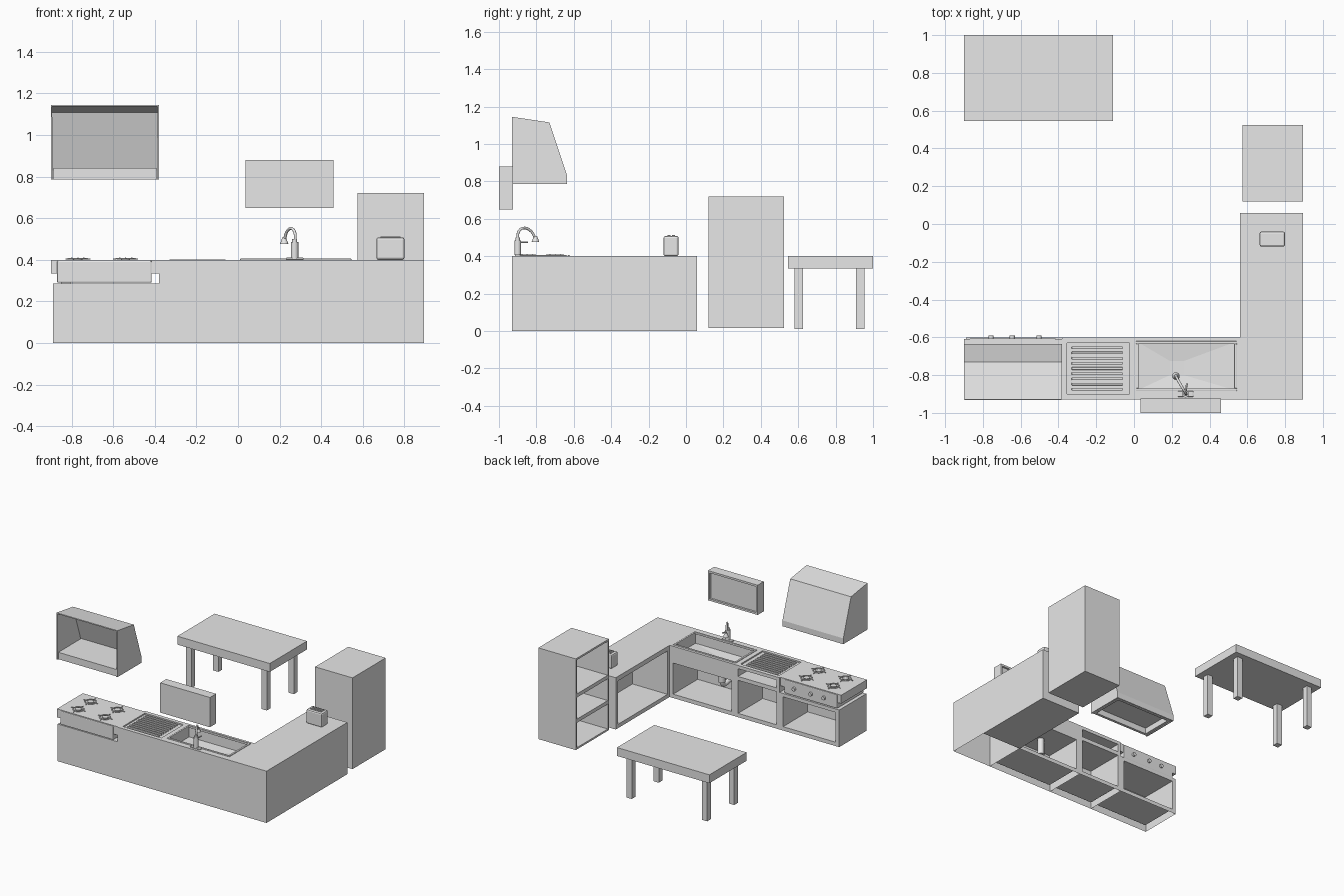
import bpy, bmesh, math
from mathutils import Vector, Matrix

cube = bpy.data.objects.get("Cube")
if cube:
    bpy.data.objects.remove(cube, do_unlink=True)

grey = bpy.data.materials.new("plain_grey")
grey.use_nodes = True
grey.diffuse_color = (0.8, 0.8, 0.8, 1)
grey.node_tree.nodes["Principled BSDF"].inputs["Base Color"].default_value = (0.8, 0.8, 0.8, 1)

DIRS = {"+x": (1, 0, 0), "-x": (-1, 0, 0), "+y": (0, 1, 0),
        "-y": (0, -1, 0), "+z": (0, 0, 1), "-z": (0, 0, -1)}


def finish(name, bm):
    mesh = bpy.data.meshes.new(name)
    bm.to_mesh(mesh)
    bm.free()
    mesh.materials.append(grey)
    obj = bpy.data.objects.new(name, mesh)
    bpy.context.collection.objects.link(obj)
    return obj


def block(x, y, z):
    bm = bmesh.new()
    bmesh.ops.create_cube(bm, size=1)
    spans = (x, y, z)
    for v in bm.verts:
        v.co = [s[0] if c < 0 else s[1] for c, s in zip(v.co, spans)]
    bm.normal_update()
    return bm


def side(bm, d):
    return max(bm.faces, key=lambda f: f.normal.dot(Vector(DIRS[d])))


def hollow(bm, face, depth, rect=None, border=0.02, slope=0.0):
    """Cut a rectangular recess into a face; returns its floor."""
    normal, mid = face.normal.copy(), face.calc_center_median()
    axes = [a for a in range(3) if abs(normal[a]) < 0.5]
    if rect is None:
        rect = [(min(v.co[a] for v in face.verts) + border,
                 max(v.co[a] for v in face.verts) - border) for a in axes]
    bmesh.ops.inset_individual(bm, faces=[face], thickness=0.002)
    for v in face.verts:
        for a, (lo, hi) in zip(axes, rect):
            v.co[a] = lo if v.co[a] < mid[a] else hi
        v.co -= normal * slope
    bm.normal_update()
    if depth:
        bmesh.ops.inset_individual(bm, faces=[face], thickness=0, depth=-depth)
        bm.normal_update()
    return face


def drop(bm, dirs):
    bmesh.ops.delete(bm, geom=list({side(bm, d) for d in dirs}), context='FACES')


def box(name, x, y, z, bevel=0.0):
    bm = block(x, y, z)
    if bevel:
        bmesh.ops.bevel(bm, geom=bm.edges[:], offset=bevel, segments=2, affect='EDGES', profile=0.5)
    return finish(name, bm)


def cylinder(name, loc, r, h, axis="z", r2=None, n=20):
    bm = bmesh.new()
    bmesh.ops.create_cone(bm, cap_ends=True, segments=n, radius1=r,
                          radius2=r if r2 is None else r2, depth=h)
    if axis == "y":
        bmesh.ops.rotate(bm, verts=bm.verts, matrix=Matrix.Rotation(math.pi / 2, 3, 'X'))
    bmesh.ops.translate(bm, verts=bm.verts, vec=loc)
    for f in bm.faces:
        f.smooth = len(f.verts) == 4
    return finish(name, bm)


def tube(name, pts, r, cyclic=False):
    cu = bpy.data.curves.new(name, 'CURVE')
    cu.dimensions = '3D'
    cu.bevel_depth, cu.bevel_resolution, cu.use_fill_caps = r, 3, True
    sp = cu.splines.new('BEZIER')
    sp.bezier_points.add(len(pts) - 1)
    sp.use_cyclic_u = cyclic
    for p, co in zip(sp.bezier_points, pts):
        p.co = co
        p.handle_left_type = p.handle_right_type = 'AUTO'
    cu.materials.append(grey)
    obj = bpy.data.objects.new(name, cu)
    bpy.context.collection.objects.link(obj)


DEEP = (-0.93, -0.60)

# Sink cabinet with door opening, basin and sloping basin floor
bm = block((0, 0.56), DEEP, (0, 0.4))
hollow(bm, side(bm, "+y"), 0.3, ((0.03, 0.53), (0.03, 0.27)))
basin = hollow(bm, side(bm, "+z"), 0.085, ((0.02, 0.535), (-0.88, -0.625)))
drain = hollow(bm, basin, 0.008, ((0.19, 0.265), (-0.80, -0.725)), slope=0.012)
bottom = min((f for f in bm.faces if f.normal.z < -0.9), key=lambda f: f.calc_center_median().z)
bmesh.ops.delete(bm, geom=[bottom], context='FACES')
finish("sink_cabinet", bm)
for name, x, y in (("sink_rim_front", (0.01, 0.545), (-0.635, -0.62)),
                   ("sink_rim_back", (0.01, 0.545), (-0.885, -0.87)),
                   ("sink_rim_right", (0.01, 0.025), (-0.87, -0.635)),
                   ("sink_rim_left", (0.53, 0.545), (-0.87, -0.635))):
    box(name, x, y, (0.39, 0.405), 0.003)
cylinder("drain_pipe", (0.227, -0.762, 0.22), 0.025, 0.15)
tube("drain_trap", [(0.227, -0.762, 0.16), (0.227, -0.78, 0.12),
                    (0.227, -0.83, 0.12), (0.227, -0.92, 0.14)], 0.018)

# Drainer cabinet: lower door opening, upper slot, ribbed tray
bm = block((-0.38, 0), DEEP, (0, 0.30))
hollow(bm, side(bm, "+y"), 0.3, ((-0.355, -0.025), (0.03, 0.285)))
drop(bm, ["-z", "+z"])
finish("drainer_cabinet", bm)
bm = block((-0.38, 0), DEEP, (0.30, 0.4))
hollow(bm, side(bm, "+y"), 0.3, ((-0.355, -0.025), (0.315, 0.375)))
hollow(bm, side(bm, "+z"), 0.01, ((-0.355, -0.025), (-0.90, -0.63)))
finish("drainer_top", bm)
for i in range(9):
    y = -0.875 + i * 0.0275
    box("drainer_rib", (-0.33, -0.06), (y - 0.007, y + 0.007), (0.385, 0.401), 0.003)

# Cabinet under the cooker
bm = block((-0.89, -0.38), DEEP, (0, 0.287))
hollow(bm, side(bm, "+y"), 0.3, ((-0.86, -0.41), (0.03, 0.26)))
drop(bm, ["-z"])
finish("cooker_cabinet", bm)

# Corner and side counter
bm = block((0.56, 0.895), DEEP, (0, 0.4))
drop(bm, ["-z", "+y"])
finish("corner_counter", bm)
bm = block((0.56, 0.895), (-0.60, 0.058), (0, 0.4))
hollow(bm, side(bm, "-x"), 0.3, ((-0.575, 0.03), (0.03, 0.365)))
drop(bm, ["-z", "-y"])
finish("side_counter", bm)

# Cooker with burners and knobs
box("cooker_body", (-0.87, -0.415), (-0.93, -0.605), (0.29, 0.395), 0.006)
box("cooker_plate", (-0.90, -0.38), (-0.925, -0.61), (0.335, 0.40))
for x in (-0.757, -0.645, -0.503):
    cylinder("cooker_knob", (x, -0.60, 0.345), 0.014, 0.02, "y")
for x in (-0.77, -0.54):
    for y in (-0.85, -0.70):
        cylinder("burner_cap", (x, y, 0.403), 0.022, 0.008)
        tube("burner_ring", [(x + 0.038 * math.cos(t * math.pi / 4),
                              y + 0.038 * math.sin(t * math.pi / 4), 0.404) for t in range(8)], 0.004, True)
        for dx, dy in ((1, 0), (-1, 0), (0, 1), (0, -1)):
            tube("burner_arm", [(x + dx * 0.025, y + dy * 0.025, 0.408),
                                (x + dx * 0.06, y + dy * 0.06, 0.403)], 0.003)

# Extractor hood: thin shell open at the back, with a tray below
bm = bmesh.new()
profile = [(-0.93, 0.785), (-0.635, 0.785), (-0.635, 0.83), (-0.73, 1.115), (-0.93, 1.145)]
start = bm.faces.new([bm.verts.new((-0.9, y, z)) for y, z in profile])
new = bmesh.ops.extrude_face_region(bm, geom=[start])["geom"]
bmesh.ops.translate(bm, verts=[v for v in new if isinstance(v, bmesh.types.BMVert)], vec=(0.52, 0, 0))
bmesh.ops.recalc_face_normals(bm, faces=bm.faces[:])
drop(bm, ["-y", "-z"])
hood = finish("hood_shell", bm)
shell = hood.modifiers.new("thickness", 'SOLIDIFY')
shell.thickness, shell.offset = 0.01, -1
bm = block((-0.888, -0.392), (-0.925, -0.646), (0.787, 0.84))
hollow(bm, side(bm, "-z"), 0.045, border=0.02)
finish("hood_tray", bm)

# Wall cupboard with recessed front
bm = block((0.035, 0.46), (-1, -0.925), (0.65, 0.88))
hollow(bm, side(bm, "+y"), 0.015, border=0.015)
finish("wall_cupboard", bm)

# Tall open cabinet with three compartments
levels = (0.015, 0.235, 0.43, 0.72)
for lo, hi in zip(levels, levels[1:]):
    bm = block((0.575, 0.895), (0.12, 0.525), (lo, hi))
    hollow(bm, side(bm, "-x"), 0.3, border=0.014)
    finish("tall_cabinet_section", bm)

# Table
box("table_top", (-0.90, -0.11), (0.545, 1.0), (0.335, 0.40))
for x in (-0.85, -0.205):
    for y in (0.58, 0.91):
        box("table_leg", (x, x + 0.045), (y, y + 0.045), (0.01, 0.336))

# Toaster with two slots
box("toaster_body", (0.665, 0.80), (-0.12, -0.04), (0.40, 0.508), 0.01)
for y in (-0.1, -0.075):
    bm = block((0.685, 0.78), (y, y + 0.016), (0.506, 0.512))
    hollow(bm, side(bm, "+z"), 0.005, border=0.003)
    finish("toaster_slot", bm)

# Tap
box("tap_base", (0.23, 0.315), (-0.915, -0.885), (0.40, 0.41), 0.004)
cylinder("tap_body", (0.272, -0.90, 0.445), 0.018, 0.08)
cylinder("tap_neck", (0.272, -0.90, 0.49), 0.012, 0.02)
tube("tap_lever", [(0.272, -0.90, 0.475), (0.28, -0.845, 0.475)], 0.005)
tube("tap_spout", [(0.275, -0.90, 0.49), (0.273, -0.895, 0.53), (0.258, -0.87, 0.55),
                   (0.235, -0.83, 0.535), (0.225, -0.81, 0.505)], 0.007)
cylinder("tap_head", (0.222, -0.805, 0.492), 0.02, 0.03, r2=0.009)
